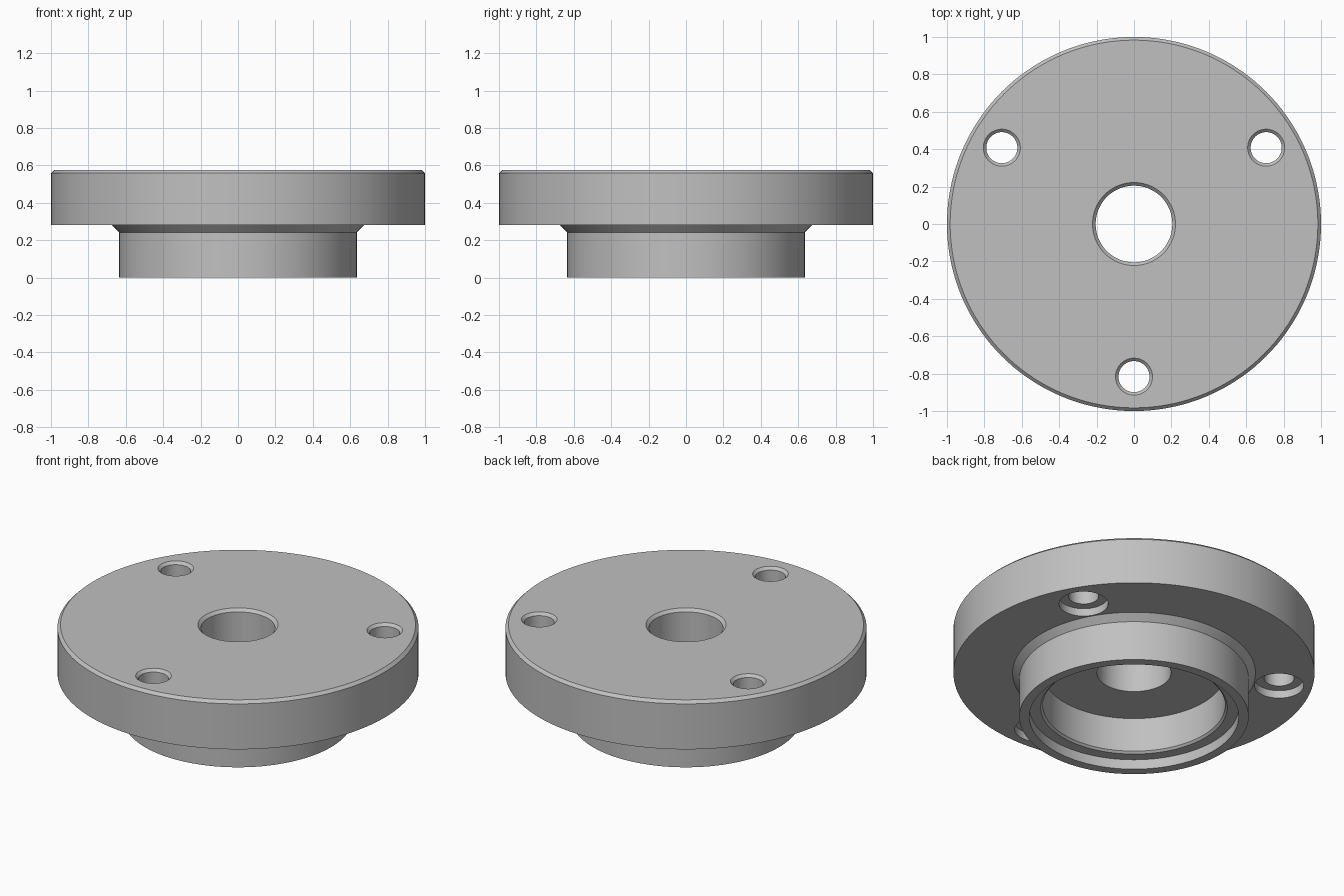
import bpy, bmesh
from math import pi, radians, sin, cos
from mathutils import Vector

cube = bpy.data.objects.get("Cube")
if cube:
    bpy.data.objects.remove(cube, do_unlink=True)

# Single plain metal colour
metal = bpy.data.materials.new("grey_metal")
metal.use_nodes = True
grey = (0.53, 0.53, 0.53, 1)
metal.diffuse_color = grey
metal.node_tree.nodes["Principled BSDF"].inputs["Base Color"].default_value = grey


def lathe(name, profile, steps, closed, location=(0, 0, 0)):
    """Revolve an (r, z) profile around the z axis."""
    bm = bmesh.new()
    verts = [bm.verts.new((r, 0, z)) for r, z in profile]
    edges = [bm.edges.new(pair) for pair in zip(verts, verts[1:])]
    if closed:
        edges.append(bm.edges.new((verts[-1], verts[0])))
    bmesh.ops.spin(bm, geom=verts + edges, cent=(0, 0, 0), axis=(0, 0, 1),
                   angle=2 * pi, steps=steps)
    bmesh.ops.remove_doubles(bm, verts=bm.verts, dist=0.0001)
    bmesh.ops.recalc_face_normals(bm, faces=bm.faces)
    mesh = bpy.data.meshes.new(name)
    bm.to_mesh(mesh)
    bm.free()
    mesh.materials.append(metal)
    obj = bpy.data.objects.new(name, mesh)
    obj.location = location
    bpy.context.collection.objects.link(obj)
    return obj


TOP, UNDER, CH = 0.575, 0.28, 0.017

# Flange, hub, stepped pocket and central bore in one turned section
flange = lathe("flanged_hub", [
    (0.222, TOP), (1 - CH, TOP), (1, TOP - CH), (1, UNDER),      # flange
    (0.673, UNDER), (0.635, 0.242), (0.635, 0),                  # hub
    (0.58, 0), (0.58, 0.06), (0.517, 0.06), (0.505, 0.072),      # pocket step
    (0.505, UNDER), (0.205, UNDER), (0.205, TOP - CH),           # bore
], 144, True)

bpy.context.view_layer.objects.active = flange
flange.select_set(True)

# Three bolt holes, chamfered above and counterbored below
hole = [(0, 0.2), (0.136, 0.2), (0.136, 0.327), (0.083, 0.327),
        (0.083, TOP - 0.016), (0.115, TOP + 0.016), (0, TOP + 0.016)]
for i in range(3):
    a = radians(-90 + 120 * i)
    cutter = lathe("bolt_hole_cutter", hole, 64, False,
                   Vector((cos(a), sin(a), 0)) * 0.816)
    cutter.hide_render = True
    mod = flange.modifiers.new("bolt_hole", 'BOOLEAN')
    mod.operation = 'DIFFERENCE'
    mod.solver = 'EXACT'
    mod.object = cutter
    bpy.ops.object.modifier_apply(modifier=mod.name)
    bpy.data.objects.remove(cutter, do_unlink=True)

bpy.ops.object.shade_smooth_by_angle(angle=radians(30))
